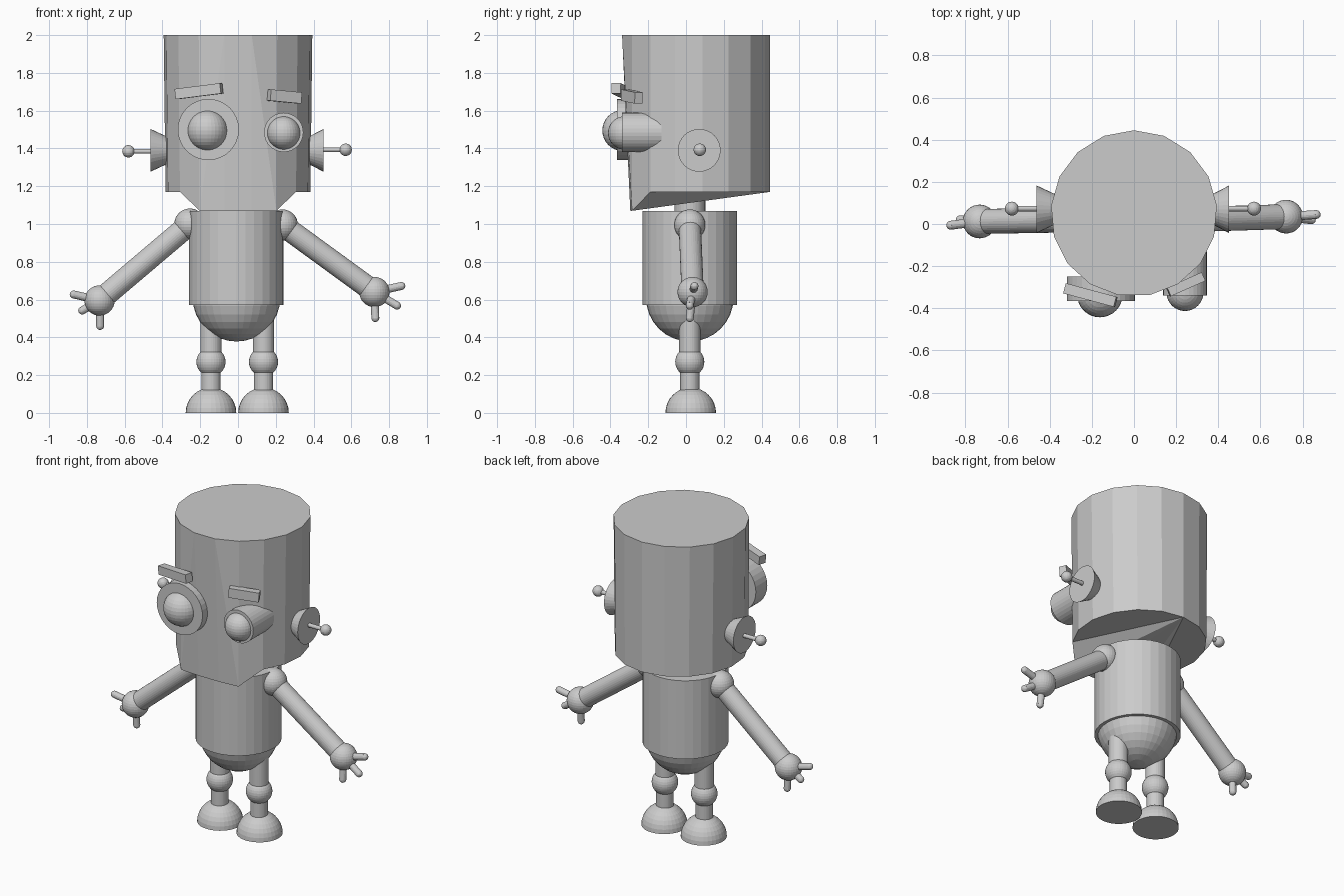
import bpy, bmesh, math
from mathutils import Vector, Matrix

if "Cube" in bpy.data.objects:
    bpy.data.objects.remove(bpy.data.objects["Cube"])


def finish(name, bm):
    bmesh.ops.recalc_face_normals(bm, faces=bm.faces)
    me = bpy.data.meshes.new(name)
    bm.to_mesh(me)
    bm.free()
    ob = bpy.data.objects.new(name, me)
    bpy.context.collection.objects.link(ob)
    return ob


def ball(name, c, r, seg=32):
    bm = bmesh.new()
    bmesh.ops.create_uvsphere(bm, u_segments=seg, v_segments=seg // 2, radius=r,
                              matrix=Matrix.Translation(c))
    return finish(name, bm)


def rod(name, a, b, r1, r2=None, seg=32):
    """Cylinder or cone frustum from point a to point b."""
    a, b = Vector(a), Vector(b)
    d = b - a
    m = Matrix.Translation((a + b) / 2) @ d.to_track_quat('Z', 'Y').to_matrix().to_4x4()
    bm = bmesh.new()
    bmesh.ops.create_cone(bm, cap_ends=True, segments=seg, radius1=r1,
                          radius2=r1 if r2 is None else r2, depth=d.length, matrix=m)
    return finish(name, bm)


def box(name, c, size, tilt, turn):
    m = (Matrix.Translation(c) @ Matrix.Rotation(math.radians(turn), 4, 'Z')
         @ Matrix.Rotation(math.radians(tilt), 4, 'Y') @ Matrix.Diagonal((*size, 1)))
    bm = bmesh.new()
    bmesh.ops.create_cube(bm, size=1, matrix=m)
    return finish(name, bm)


# head: 17-sided drum with a flattened face and lowered chin
N, R, CY = 17, 0.395, 0.05
bm = bmesh.new()
top, low = [], []
for i in range(N):
    a = 2 * math.pi * i / N
    x, y = R * math.sin(a), CY + R * math.cos(a)
    top.append(bm.verts.new((x, y, 2.0)))
    chin = i in (7, 8, 9, 10)
    low.append(bm.verts.new((x * 0.975, max(y, -0.295), 1.07 if chin else 1.17)))
bm.faces.new(top)
for i in range(N):
    j = (i + 1) % N
    if i == 7:      # the front bulge at the top fades towards the chin
        bm.faces.new((top[7], top[8], low[7]))
        bm.faces.new((top[8], low[8], low[7]))
    elif i == 9:
        bm.faces.new((top[9], top[10], low[10]))
        bm.faces.new((top[9], low[10], low[9]))
    else:
        bm.faces.new((top[i], top[j], low[j], low[i]))
for i in range(1, N - 1):
    bm.faces.new((low[0], low[i], low[i + 1]))
finish("head", bm)

# neck, torso and rounded belly
rod("neck", (-0.01, 0.02, 1.0), (-0.01, 0.02, 1.2), 0.082)
rod("torso", (-0.01, 0.02, 0.57), (-0.01, 0.02, 1.07), 0.25)
ball("belly", (-0.008, 0.02, 0.61), 0.232)

# eyes
rod("left_eye_rim", (-0.157, -0.365, 1.5), (-0.157, -0.25, 1.5), 0.162)
ball("left_eyeball", (-0.162, -0.335, 1.495), 0.108)
rod("right_eye_rim", (0.242, -0.34, 1.485), (0.242, -0.13, 1.485), 0.104)
ball("right_eyeball", (0.242, -0.325, 1.482), 0.088)

# eyebrows
box("left_eyebrow", (-0.207, -0.338, 1.703), (0.25, 0.05, 0.055), -7, -15)
box("right_eyebrow", (0.246, -0.287, 1.675), (0.18, 0.045, 0.06), 5, 24)

# ears with little antennas
for name, s, outer, tip, z in (("left", -1, 0.463, 0.58, 1.385), ("right", 1, 0.452, 0.57, 1.393)):
    rod(name + "_ear", (s * 0.36, 0.07, 1.39), (s * outer, 0.07, 1.39), 0.065, 0.113)
    rod(name + "_ear_antenna", (s * 0.40, 0.073, z), (s * tip, 0.073, z), 0.013, seg=16)
    ball(name + "_ear_knob", (s * tip, 0.073, z), 0.033, 20)

# arms with three-fingered hands
arms = (
    ("left", (-0.255, 0.02, 1.0), (-0.733, 0.012, 0.595),
     ((-0.87, -0.006, 0.627), (-0.825, 0.02, 0.542), (-0.73, 0.02, 0.46))),
    ("right", (0.235, 0.02, 0.995), (0.722, 0.035, 0.64),
     ((0.865, 0.045, 0.672), (0.842, 0.02, 0.568), (0.727, 0.02, 0.502))),
)
for name, sh, hand, tips in arms:
    ball(name + "_shoulder", sh, 0.082)
    rod(name + "_arm", sh, hand, 0.059)
    ball(name + "_hand", hand, 0.08)
    for k, t in enumerate(tips):
        rod(f"{name}_finger_{k}", hand, t, 0.021, seg=16)
        ball(f"{name}_fingertip_{k}", t, 0.021, 16)

# legs, knees and domed feet
for name, x in (("left", -0.143), ("right", 0.135)):
    rod(name + "_thigh", (x, 0.02, 0.27), (x, 0.02, 0.52), 0.056)
    ball(name + "_knee", (x, 0.02, 0.27), 0.077)
    rod(name + "_shin", (x, 0.02, 0.08), (x, 0.02, 0.27), 0.051)
    bm = bmesh.new()
    bmesh.ops.create_uvsphere(bm, u_segments=32, v_segments=16, radius=0.134)
    cut = bmesh.ops.bisect_plane(bm, geom=bm.verts[:] + bm.edges[:] + bm.faces[:], dist=1e-4,
                                 plane_co=(0, 0, 0), plane_no=(0, 0, -1), clear_outer=True)
    bmesh.ops.holes_fill(bm, edges=[e for e in bm.edges if e.is_boundary], sides=0)
    bm.transform(Matrix.Translation((x, 0.025, 0)))
    finish(name + "_foot", bm)
